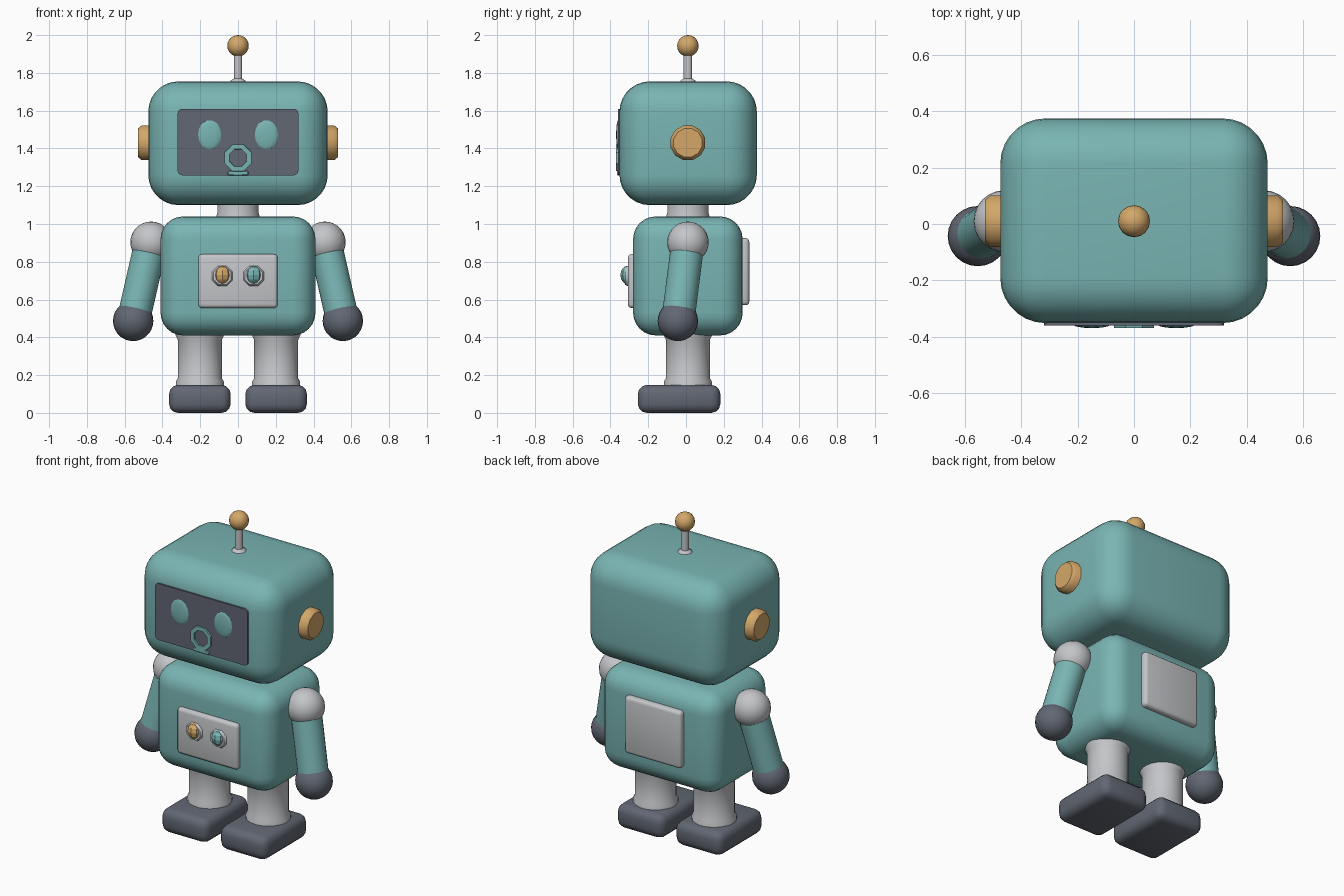
import bpy, bmesh, math
from mathutils import Matrix, Vector

default_cube = bpy.data.objects.get("Cube")
if default_cube:
    bpy.data.objects.remove(default_cube, do_unlink=True)


def material(name, rgb):
    m = bpy.data.materials.new(name)
    m.use_nodes = True
    m.diffuse_color = (*rgb, 1)
    bsdf = next(n for n in m.node_tree.nodes if n.type == 'BSDF_PRINCIPLED')
    bsdf.inputs["Base Color"].default_value = (*rgb, 1)
    return m


TEAL = material("teal", (0.19, 0.46, 0.45))
GREY = material("light grey", (0.55, 0.56, 0.58))
DARK = material("dark slate", (0.12, 0.135, 0.17))
TAN = material("warm tan", (0.66, 0.39, 0.14))
MID = 0.01  # depth of the centre line


def finish(name, bm, mat, matrix=Matrix(), angle=40):
    bmesh.ops.transform(bm, matrix=matrix, verts=bm.verts)
    bmesh.ops.recalc_face_normals(bm, faces=bm.faces)
    mesh = bpy.data.meshes.new(name)
    bm.to_mesh(mesh)
    bm.free()
    mesh.materials.append(mat)
    obj = bpy.data.objects.new(name, mesh)
    bpy.context.collection.objects.link(obj)
    bpy.ops.object.select_all(action='DESELECT')
    obj.select_set(True)
    bpy.context.view_layer.objects.active = obj
    bpy.ops.object.shade_smooth_by_angle(angle=math.radians(angle))
    return obj


def box(name, low, high, mat, radius, segments=3, only_depth_edges=False):
    """Rounded box between two corners."""
    low, high = Vector(low), Vector(high)
    bm = bmesh.new()
    bmesh.ops.create_cube(bm, size=1)
    size = Matrix.Diagonal((*(high - low), 1))
    bmesh.ops.transform(bm, verts=bm.verts,
                        matrix=Matrix.Translation((low + high) / 2) @ size)
    edges = [e for e in bm.edges if not only_depth_edges
             or abs(e.verts[0].co.y - e.verts[1].co.y) > 0.001]
    bmesh.ops.bevel(bm, geom=edges, offset=radius, offset_type='OFFSET',
                    segments=segments, profile=0.5, affect='EDGES')
    return finish(name, bm, mat)


def ball(name, centre, radii, mat, segments=24, rings=14, angle=40):
    bm = bmesh.new()
    bmesh.ops.create_uvsphere(bm, u_segments=segments, v_segments=rings, radius=1)
    return finish(name, bm, mat, Matrix.Translation(centre)
                  @ Matrix.Diagonal((*radii, 1)), angle)


def lathe(name, profile, mat, origin, axis=(0, 0, 1), steps=24, closed=False):
    """Turn (radius, height) points about an axis."""
    bm = bmesh.new()
    verts = [bm.verts.new((r, 0, h)) for r, h in profile]
    pairs = list(zip(verts, verts[1:]))
    if closed:
        pairs.append((verts[-1], verts[0]))
    edges = [bm.edges.new(p) for p in pairs]
    bmesh.ops.spin(bm, geom=verts + edges, cent=(0, 0, 0), axis=(0, 0, 1),
                   angle=math.tau, steps=steps)
    bmesh.ops.remove_doubles(bm, verts=bm.verts, dist=0.0005)
    turn = Vector((0, 0, 1)).rotation_difference(Vector(axis)).to_matrix().to_4x4()
    spin = Matrix.Rotation(math.pi / steps, 4, 'Z')
    return finish(name, bm, mat, Matrix.Translation(origin) @ turn @ spin)


# Head, neck and torso
box("head", (-0.475, -0.352, 1.1), (0.475, 0.375, 1.755), TEAL, 0.16, 7)
lathe("neck", [(0, 0), (0.13, 0), (0.11, 0.07), (0.11, 0.13), (0, 0.13)],
      GREY, (0, MID, 0.99))
box("torso", (-0.41, -0.28, 0.41), (0.41, 0.3, 1.04), TEAL, 0.12, 6)

# Antenna
lathe("antenna_stem", [(0, 0), (0.05, 0), (0.04, 0.025), (0.023, 0.035),
                       (0.023, 0.2), (0, 0.2)], GREY, (0, MID, 1.735), steps=12)
ball("antenna_tip", (0, MID, 1.943), (0.057,) * 3, TAN, 16, 10)

# Face
box("face_screen", (-0.32, -0.361, 1.258), (0.32, -0.33, 1.61), DARK, 0.025, 3, True)
lathe("mouth_ring", [(0.046, 0), (0.08, 0), (0.076, 0.03), (0.05, 0.03)],
      TEAL, (0, -0.34, 1.35), (0, -1, 0), 8, True)
box("mouth_base", (-0.055, -0.365, 1.257), (0.055, -0.34, 1.282), TEAL, 0.004, 1)

# Chest and back panels
box("chest_panel", (-0.21, -0.308, 0.555), (0.21, -0.25, 0.84), GREY, 0.02)
box("back_panel", (-0.195, 0.27, 0.57), (0.195, 0.335, 0.925), GREY, 0.02)
for side, colour in ((-1, TAN), (1, TEAL)):
    x = side * 0.083
    lathe("chest_knob_collar", [(0, 0), (0.06, 0), (0.05, 0.018), (0, 0.018)],
          GREY, (x, -0.305, 0.725), (0, -1, 0), 8)
    ball("chest_knob", (x, -0.305, 0.73), (0.045, 0.043, 0.05), colour, 8, 6, 20)

# Paired parts
for side, word in ((1, "left"), (-1, "right")):
    ball(word + "_eye", (side * 0.15, -0.357, 1.472), (0.067, 0.013, 0.082),
         TEAL, 12, 8)
    lathe(word + "_ear", [(0, 0), (0.095, 0), (0.095, 0.115), (0.078, 0.135),
                          (0, 0.135)], TAN, (side * 0.395, MID, 1.43),
          (side, 0, 0), 12)

    # Arm hanging outward and slightly forward
    shoulder = Vector((side * 0.46, MID, 0.903))
    hand = Vector((side * 0.555, -0.043, 0.487))
    reach = hand - shoulder
    ball(word + "_shoulder", shoulder, (0.11,) * 3, GREY)
    lathe(word + "_arm", [(0, 0), (0.088, 0), (0.088, reach.length),
                          (0, reach.length)], TEAL, shoulder, reach.normalized())
    ball(word + "_hand", hand, (0.107,) * 3, DARK)

    # Leg with flared ends, and foot
    x = side * 0.202
    lathe(word + "_leg", [(0, 0), (0.128, 0), (0.128, 0.05), (0.117, 0.07),
                          (0.117, 0.27), (0.135, 0.31), (0.135, 0.35), (0, 0.35)],
          GREY, (x, MID, 0.115))
    box(word + "_foot", (x - 0.163, -0.255, 0), (x + 0.163, 0.182, 0.148),
        DARK, 0.048)
